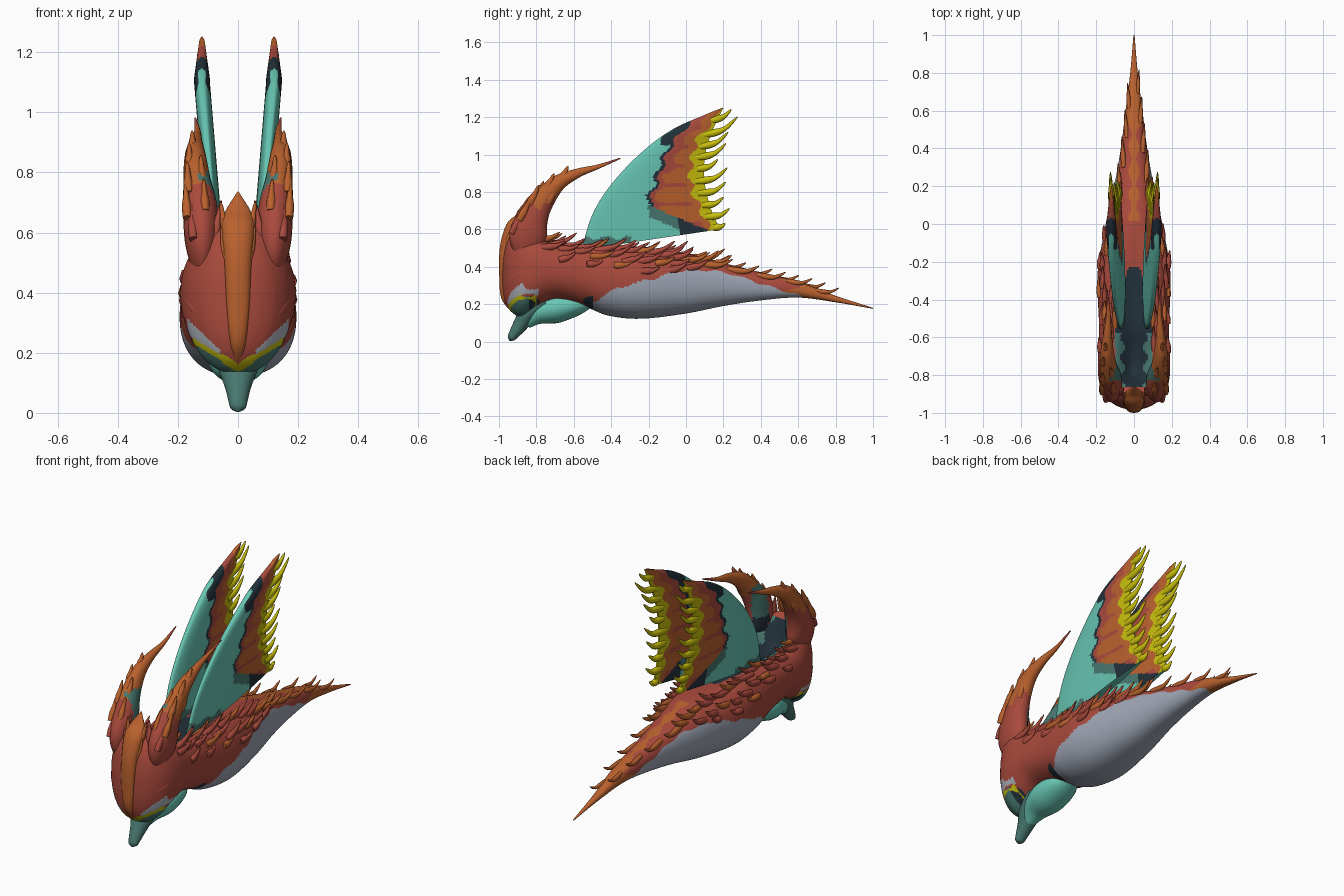
import bpy, bmesh, math, random
from mathutils import Vector

if "Cube" in bpy.data.objects:
    bpy.data.objects.remove(bpy.data.objects["Cube"])
random.seed(4)

COLOURS = {
    "red": (.40, .068, .046), "orange": (.49, .12, .027), "teal": (.135, .56, .445),
    "slate_teal": (.065, .185, .16), "yellow": (.58, .52, .004), "dark": (.016, .03, .042),
    "belly_grey": (.34, .375, .45), "eye_grey": (.42, .45, .5),
}
NAMES = list(COLOURS)
MATS = {}
for name, c in COLOURS.items():
    m = bpy.data.materials.new(name)
    m.use_nodes = True
    m.diffuse_color = (*c, 1)
    bsdf = m.node_tree.nodes["Principled BSDF"]
    bsdf.inputs["Base Color"].default_value = (*c, 1)
    bsdf.inputs["Roughness"].default_value = .7
    MATS[name] = m


def spline(keys, rows, t):
    """Smooth interpolation of rows of values at sorted keys."""
    i = 0
    while i < len(keys) - 2 and t > keys[i + 1]:
        i += 1
    h = keys[i + 1] - keys[i]
    f = min(1, max(0, (t - keys[i]) / h))

    def slope(j, k):
        a, b = max(0, j - 1), min(len(keys) - 1, j + 1)
        return (rows[b][k] - rows[a][k]) / (keys[b] - keys[a]) * h
    out = []
    for k in range(len(rows[0])):
        p, q = rows[i][k], rows[i + 1][k]
        a, b = slope(i, k), slope(i + 1, k)
        out.append(p + f * (a + f * (3 * (q - p) - 2 * a - b + f * (2 * (p - q) + a + b))))
    return out


def skin(bm, rings, rule):
    """Bridge closed rings of points, cap the ends, colour faces by a rule."""
    vs = [[bm.verts.new(p) for p in r] for r in rings]
    n = len(vs[0])
    faces = [bm.faces.new((a[i], a[(i + 1) % n], b[(i + 1) % n], b[i]))
             for a, b in zip(vs, vs[1:]) for i in range(n)]
    faces += [bm.faces.new(vs[0][::-1]), bm.faces.new(vs[-1])]
    for f in faces:
        c = f.calc_center_median()
        f.material_index = NAMES.index(rule(c) if callable(rule) else rule)


def tube(bm, stations, rule, sides=12, steps=20):
    """Tapering tube through stations (x, y, z, half width, half depth)."""
    keys = list(range(len(stations)))
    pts = [spline(keys, stations, keys[-1] * i / steps) for i in range(steps + 1)]
    rings = []
    for i, p in enumerate(pts):
        t = Vector(pts[min(i + 1, steps)][:3]) - Vector(pts[max(i - 1, 0)][:3])
        t.normalize()
        side = Vector((1, 0, 0))
        side = (side - t * side.dot(t)).normalized()
        deep = t.cross(side)
        rings.append([Vector(p[:3]) + side * max(p[3], .001) * math.cos(a) + deep * max(p[4], .001) * math.sin(a)
                      for a in (math.tau * k / sides for k in range(sides))])
    skin(bm, rings, rule)


def flame(bm, base, aim, length, r, rule, curl=.25):
    """Pointed feather tip with a slight upward S curve."""
    base, aim = Vector(base), Vector(aim).normalized()
    st = []
    for f, lift, w in ((-.25, 0, .9), (.2, -.12, 1), (.55, 0, .65), (.85, .6, .4), (1, 1, .12)):
        p = base + aim * length * f + Vector((0, 0, curl * lift * length))
        st.append((*p, r * w, r * w * 1.25))
    tube(bm, st, rule, 8, 10)


def finish(name, bm):
    bmesh.ops.recalc_face_normals(bm, faces=bm.faces)
    used = sorted({f.material_index for f in bm.faces})
    for f in bm.faces:
        f.material_index = used.index(f.material_index)
    me = bpy.data.meshes.new(name)
    bm.to_mesh(me)
    bm.free()
    for i in used:
        me.materials.append(MATS[NAMES[i]])
    ob = bpy.data.objects.new(name, me)
    bpy.context.collection.objects.link(ob)
    bpy.ops.object.select_all(action='DESELECT')
    ob.select_set(True)
    bpy.context.view_layer.objects.active = ob
    bpy.ops.object.shade_smooth_by_angle(angle=math.radians(60))


# Body profile along y: top, bottom, half width, depth of the hollow back
BODY_Y = [-.985, -.97, -.94, -.88, -.8, -.7, -.55, -.42, -.25, 0, .2, .4, .6, .8, 1]
BODY = [(.40, .30, .02, 0), (.5, .22, .075, 0), (.58, .165, .125, 0), (.63, .132, .17, .01),
        (.61, .18, .19, .13), (.56, .22, .19, .11), (.54, .19, .185, .06), (.53, .14, .19, .05),
        (.51, .122, .192, .03), (.47, .15, .15, 0), (.42, .19, .105, 0), (.37, .22, .07, 0),
        (.32, .235, .045, 0), (.245, .21, .02, 0), (.18, .175, .003, 0)]
BELLY_Y = [-.52, -.4, -.2, 0, .2, .4, .62]
BELLY = [(.19,), (.27,), (.33,), (.38,), (.37,), (.31,), (.24,)]


def body_point(y, a):
    top, bot, w, dip = spline(BODY_Y, BODY, y)
    c, s = math.cos(a), math.sin(a)
    x = w * math.copysign(abs(c) ** .85, c)
    z = (top + bot) / 2 + (top - bot) / 2 * math.copysign(abs(s) ** .9, s)
    if s > 0:
        z -= dip * s * math.exp(-(x / .09) ** 2)
    return Vector((x, y, z))


def body_colour(c):
    x, y, z = abs(c.x), c.y, c.z
    if y < -.5 and z < .33:
        d = z - min(.15 + .6 * x, .25)
        stripe = .016 if x < .05 else .009
        if y < -.8 and abs(d) < stripe and x < .15:
            return "yellow"
        if y < -.79 and .009 <= d < .02 + .35 * (x - .05) and .06 < x < .168:
            return "eye_grey"
        if d < 0:
            return "dark" if y > -.84 else "slate_teal"
    if -.86 < y < -.23 and z > .38 and x < min(.1, .03 + .3 * (-.23 - y)):
        return "slate_teal" if y < -.58 and x > .06 + .015 * math.sin(y * 60) else "dark"
    if -.52 < y < .62 and z < spline(BELLY_Y, BELLY, y)[0] + .006 * math.sin(y * 45):
        return "belly_grey"
    return "orange" if y > .56 + .05 * math.sin(z * 90) or (y > .02 and x < .02 + .01 * math.sin(y * 50)) else "red"


bm = bmesh.new()
skin(bm, [[body_point(-.985 + 1.985 * (i / 250) ** 1.6, math.tau * (k + .5) / 140) for k in range(140)]
          for i in range(251)], body_colour)
finish("body", bm)

# Beak and throat
bm = bmesh.new()
tube(bm, [(0, -.76, .22, .085, .06), (0, -.84, .155, .07, .05), (0, -.885, .09, .045, .04),
          (0, -.92, .04, .032, .028), (0, -.935, .017, .025, .02), (0, -.942, .004, .004, .004)],
     "slate_teal", 20, 30)
finish("beak", bm)
bm = bmesh.new()
tube(bm, [(0, -.49, .21, .03, .015), (0, -.58, .195, .085, .055), (0, -.69, .18, .1, .08),
          (0, -.79, .155, .075, .065), (0, -.86, .1, .035, .035)], "teal", 24)
finish("throat", bm)

# Ridge down the middle of the face
bm = bmesh.new()
tube(bm, [(0, -.925, .165, .012, .012), (0, -.967, .24, .028, .022), (0, -.98, .36, .038, .019),
          (0, -.966, .5, .045, .03), (0, -.93, .61, .054, .035), (0, -.895, .665, .045, .02),
          (0, -.86, .735, .003, .003)], "orange", 18, 36)
for s in (1, -1):
    for x, y, z in ((.042, -.915, .615), (.04, -.95, .53), (.025, -.972, .44), (.02, -.973, .35)):
        flame(bm, (s * x, y, z), (s * .2, .25, 1), .085, .014, "orange", .1)
    flame(bm, (s * .075, -.89, .6), (s * -.2, .2, 1), .1, .016, "red", .1)
finish("face_ridge", bm)


def crest_colour(c):
    if abs(c.x) < .13 and c.y > -.83 and c.z < .8 and abs(c.x) + .5 * (c.y + .8) < .14:
        return "slate_teal" if c.z > .62 else "dark"
    if c.y > -.43:
        return "red"
    return "orange" if c.z > .74 + .03 * math.sin(c.y * 50) else "red"


# Flowing crest on each side of the head
for s, side in ((1, "left"), (-1, "right")):
    bm = bmesh.new()
    tube(bm, [(s * x, y, z, w, d) for x, y, z, w, d in (
        (.115, -.83, .42, .02, .05), (.12, -.845, .56, .055, .1), (.125, -.81, .68, .057, .078),
        (.136, -.755, .77, .046, .06), (.142, -.68, .85, .036, .042), (.14, -.58, .9, .022, .025),
        (.135, -.47, .935, .011, .012), (.142, -.35, .98, .003, .003))], crest_colour, 24, 56)
    for x, y, z, tall in ((.15, -.92, .6, .1), (.17, -.88, .67, .1), (.11, -.88, .69, .09), (.165, -.83, .75, .09),
                          (.12, -.8, .78, .08), (.16, -.74, .83, .07), (.15, -.66, .88, .06),
                          (.09, -.86, .62, .09), (.165, -.73, .76, .09)):
        flame(bm, (s * x, y, z), (s * .05, .55, 1), tall, .016, "orange" if z > .66 else "red", .1)
    finish(side + "_crest", bm)

    # Overhanging brow
    bm = bmesh.new()
    tube(bm, [(s * .18, -.74, .39, .006, .008), (s * .16, -.86, .37, .018, .022),
              (s * .105, -.925, .305, .02, .022), (s * .03, -.955, .215, .008, .008)], "red")
    finish(side + "_brow", bm)

    # Rows of feather tips along the flank and rim of the back
    bm = bmesh.new()
    for row, (angle, count, size) in enumerate(((.98, 15, .125), (.65, 10, .1), (.35, 5, .08))):
        for i in range(count):
            y = -.78 + (.98 - row * .12) * (i + .4 * row) / count
            p = body_point(y, angle + random.uniform(-.1, .1))
            p.x *= s
            colour = "orange" if (i + row) % 4 == 0 or y > .05 else "red"
            flame(bm, p, (s * random.uniform(-.08, .1), 1, random.uniform(.05, .3)),
                  size * random.uniform(.8, 1.15), .015, colour, .2)
    finish(side + "_back_feathers", bm)

# Feather tips along the tail
bm = bmesh.new()
for i in range(9):
    y = .1 + i * .077
    p = body_point(y, math.pi / 2 + (.7 if i % 2 else -.7))
    flame(bm, p, ((.06 if i % 2 == 0 else -.06), 1, -.1), .15 - .006 * i, .016 - .0007 * i, "orange", .25)
finish("tail_feathers", bm)

# Wings: leading and trailing edges as (y, z) pairs from root to tip
SPAN = [0, .2, .4, .6, .8, 1]
LEAD = [(-.56, .49), (-.5, .68), (-.4, .84), (-.25, 1.0), (-.08, 1.13), (.13, 1.225)]
TRAIL = [(.18, .60), (.13, .72), (.1, .85), (.1, .98), (.13, 1.1), (.2, 1.252)]
BAND_Z = [.6, .7, .85, 1, 1.1, 1.2]
BAND = [(.1, .13), (-.17, .08), (-.15, .025), (-.1, .035), (-.04, .075), (.06, .17)]


def wing_x(z):
    return min(.12, .074 + .05 * (z - .55) / .6)


def wing_colour(c):
    start, tips = spline(BAND_Z, BAND, c.z)
    wave = math.sin(c.z * 62)
    start += .014 * wave
    low = .715 - .42 * (c.y + .17)
    if c.z < .555 + .012 * math.sin(c.y * 55) and c.y < -.3:
        return "slate_teal"
    if c.z < low:
        return "dark" if c.y > -.04 else "slate_teal" if c.y > -.2 and c.z > low - .06 else "teal"
    if c.y > tips + .018 * wave:
        return "yellow"
    if c.y > start:
        return "red" if c.y < start + (.03 if c.z < .9 else .055) or (wave > .85 and c.y < tips - .03) else "orange"
    return "dark" if c.y > start - (.02 if c.z < 1.05 else .07) else "teal"


def wing_ring(s, v, n=60):
    (ay, az), (by, bz) = spline(SPAN, LEAD, v), spline(SPAN, TRAIL, v)
    ring = []
    for k in range(2 * n):
        a = math.pi * (k + .5) / n
        u = (1 - math.cos(a)) / 2
        thick = math.copysign(.004 + .058 * math.sqrt(u) * (1 - u), math.sin(a))
        z = az + (bz - az) * u
        ring.append((s * (wing_x(z) + thick * min(1, 3 * (1.12 - v))), ay + (by - ay) * u, z))
    return ring


for s, side in ((1, "left"), (-1, "right")):
    bm = bmesh.new()
    skin(bm, [wing_ring(s, i / 100) for i in range(101)], wing_colour)
    finish(side + "_wing", bm)
    bm = bmesh.new()
    for i in range(10):
        v = .02 + .1 * i
        y, z = spline(SPAN, TRAIL, v)
        long = (.05, .1, .09, .12, .14, .09, .13, .13, .16, .09)[i]
        flame(bm, (s * wing_x(z), y - .015, z), (s * .03, 1, .1 + .2 * v), long, .016, "yellow", .3)
    finish(side + "_wing_flames", bm)
